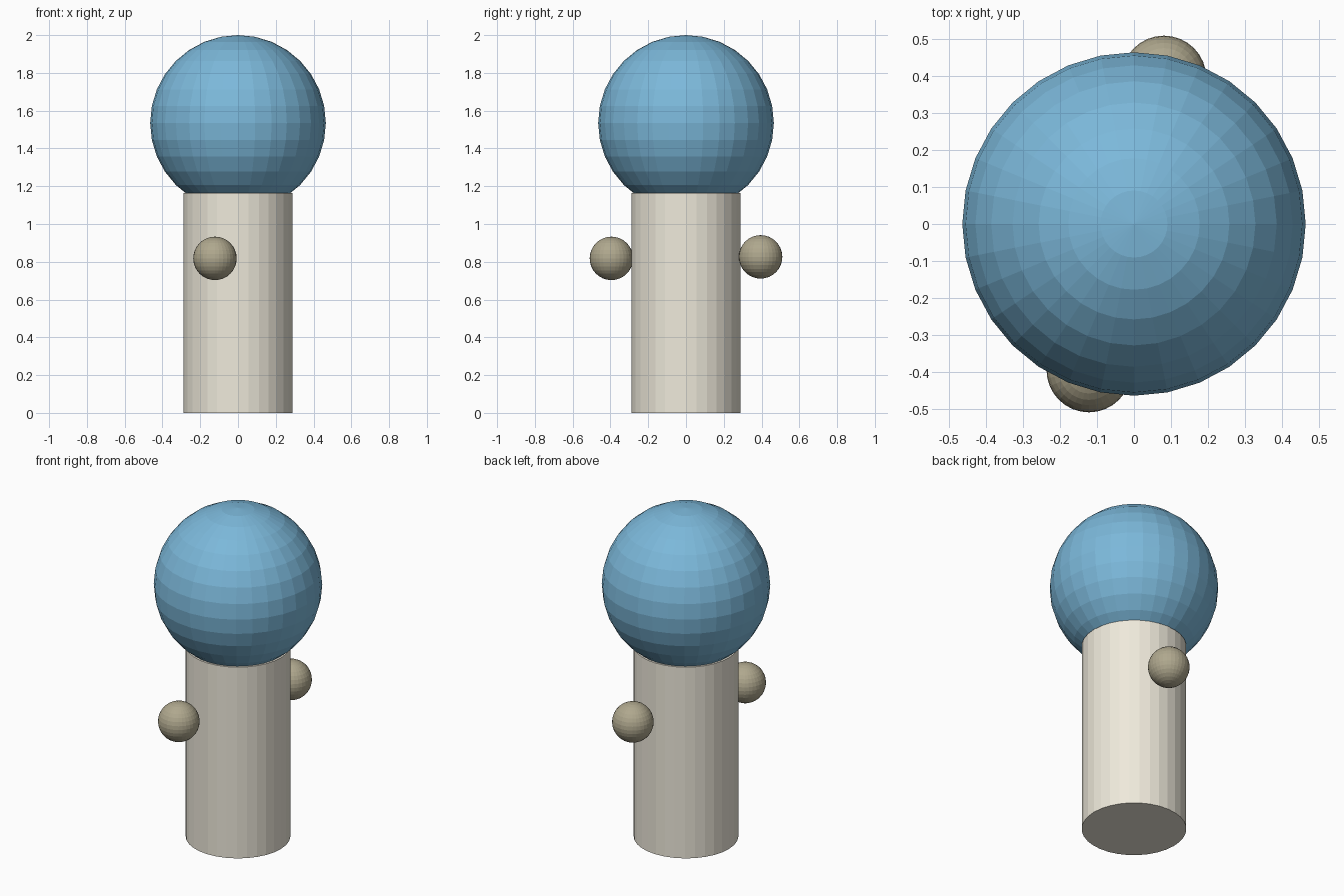
import bpy

if "Cube" in bpy.data.objects:
    bpy.data.objects.remove(bpy.data.objects["Cube"])


def paint(obj, name, color):
    mat = bpy.data.materials.get(name) or bpy.data.materials.new(name)
    mat.diffuse_color = (*color, 1)
    mat.use_nodes = True
    mat.node_tree.nodes["Principled BSDF"].inputs["Base Color"].default_value = mat.diffuse_color
    obj.data.materials.append(mat)


def ball(name, radius, location, mat_name, color):
    bpy.ops.mesh.primitive_uv_sphere_add(segments=32, ring_count=16,
                                         radius=radius, location=location)
    obj = bpy.context.object
    obj.name = name
    paint(obj, mat_name, color)


# Body: upright faceted cylinder
BODY_H = 1.164
bpy.ops.mesh.primitive_cylinder_add(vertices=32, radius=0.289, depth=BODY_H,
                                    location=(0, 0, BODY_H / 2))
body = bpy.context.object
body.name = "body"
paint(body, "cream", (0.86, 0.82, 0.71))

# Head: large ball sunk into the top of the body
ball("head", 0.465, (0, 0, 1.535), "blue", (0.2, 0.48, 0.7))

# Hands: small balls touching the front and back of the body
for name, loc in (("front_hand", (-0.122, -0.395, 0.818)),
                  ("back_hand", (0.081, 0.395, 0.826))):
    ball(name, 0.115, loc, "tan", (0.43, 0.39, 0.27))
